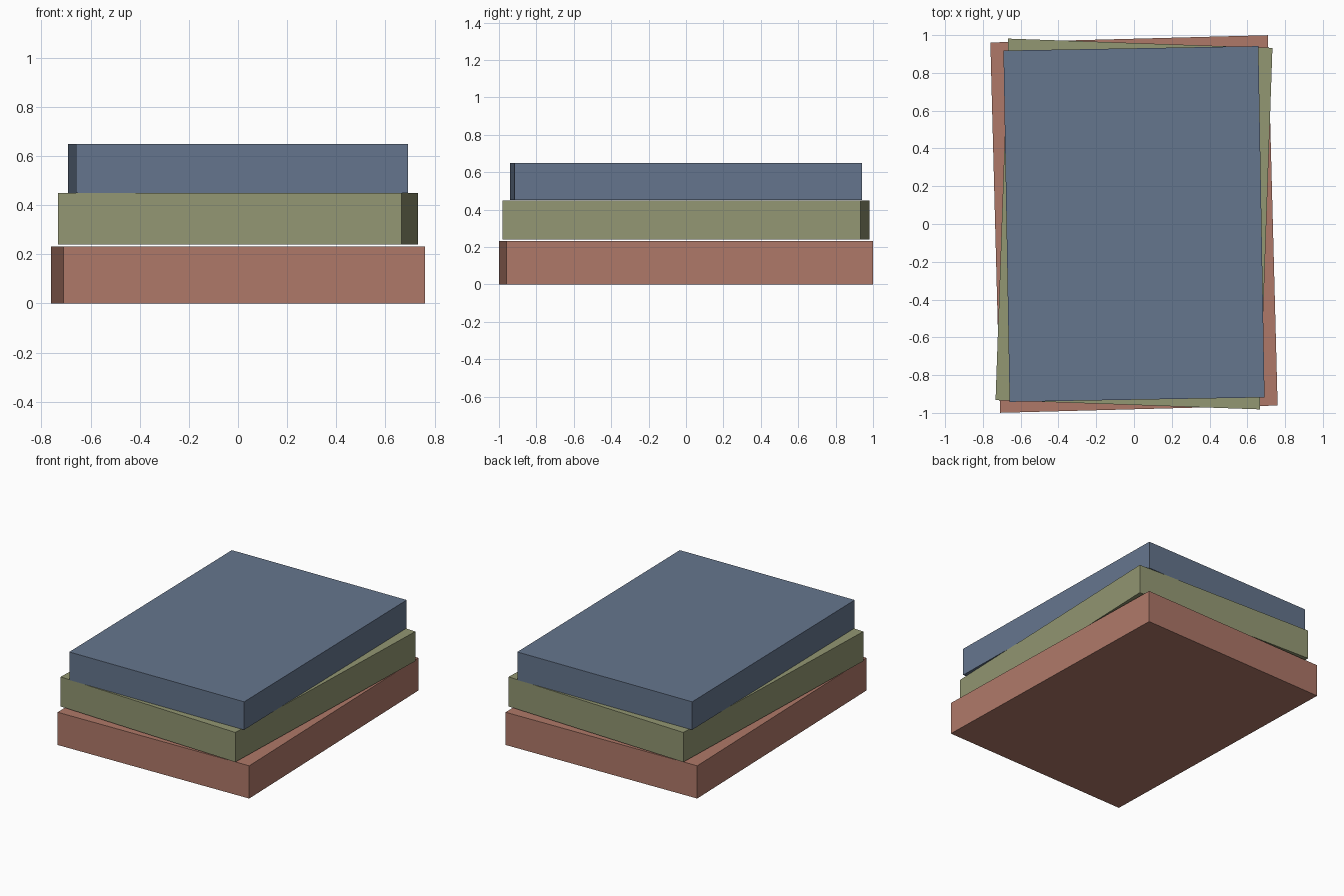
import bpy
from math import radians

if "Cube" in bpy.data.objects:
    bpy.data.objects.remove(bpy.data.objects["Cube"])


def slab(name, width, depth, z0, z1, turn, color):
    bpy.ops.mesh.primitive_cube_add(size=1, location=(0, 0, (z0 + z1) / 2),
                                    rotation=(0, 0, radians(turn)))
    ob = bpy.context.object
    ob.name = name
    ob.scale = (width, depth, z1 - z0)
    bpy.ops.object.transform_apply(location=False, rotation=False, scale=True)
    mat = bpy.data.materials.new(name + "_color")
    mat.diffuse_color = (*color, 1)
    mat.use_nodes = True
    mat.node_tree.nodes["Principled BSDF"].inputs["Base Color"].default_value = mat.diffuse_color
    ob.data.materials.append(mat)


# Stack of three slightly twisted book-like slabs, bottom to top
slab("bottom_book", 1.47, 1.961, 0.0, 0.231, 1.5, (0.43, 0.19, 0.14))
slab("middle_book", 1.40, 1.915, 0.24, 0.449, -2.0, (0.29, 0.31, 0.17))
slab("top_book", 1.35, 1.86, 0.45, 0.648, 1.0, (0.13, 0.18, 0.27))
